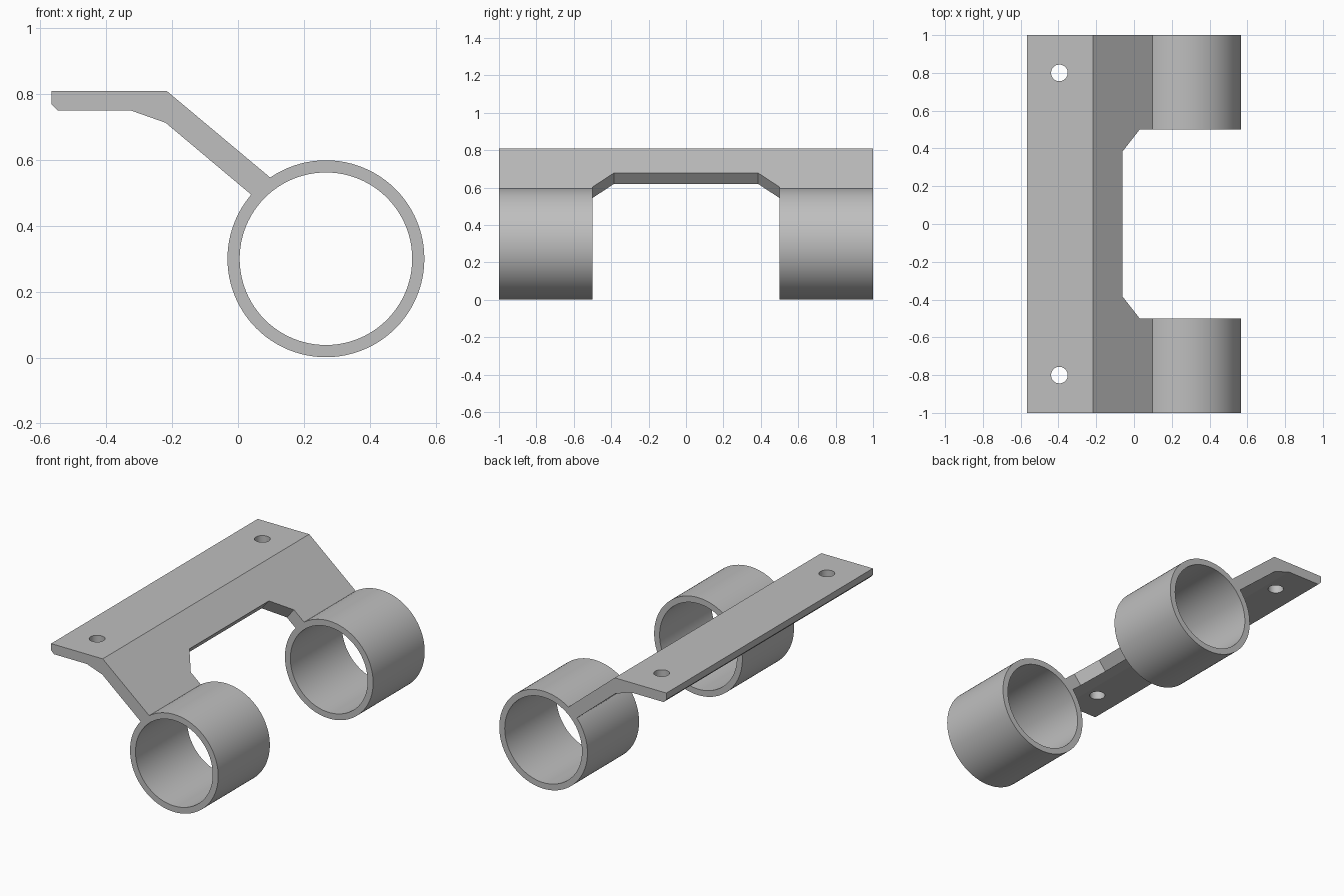
import bpy, bmesh
from math import sin, cos, tau
from mathutils import Vector

cube = bpy.data.objects.get("Cube")
if cube:
    bpy.data.objects.remove(cube, do_unlink=True)

grey = bpy.data.materials.new("plain grey")
grey.use_nodes = True
grey.diffuse_color = (0.52, 0.52, 0.52, 1)
grey.node_tree.nodes["Principled BSDF"].inputs["Base Color"].default_value = grey.diffuse_color


def finish(name, bm):
    bmesh.ops.recalc_face_normals(bm, faces=bm.faces)
    mesh = bpy.data.meshes.new(name)
    bm.to_mesh(mesh)
    bm.free()
    mesh.materials.append(grey)
    obj = bpy.data.objects.new(name, mesh)
    bpy.context.collection.objects.link(obj)
    return obj


def prism(name, points, origin, u, v, depth):
    """Extrude a flat outline, drawn along u and v, by the depth vector."""
    bm = bmesh.new()
    face = bm.faces.new([bm.verts.new(origin + u * a + v * b) for a, b in points])
    new = bmesh.ops.extrude_face_region(bm, geom=[face])["geom"]
    bmesh.ops.translate(bm, vec=depth, verts=[g for g in new if isinstance(g, bmesh.types.BMVert)])
    return finish(name, bm)


def circle(r, n):
    return [(r * cos(tau * i / n), r * sin(tau * i / n)) for i in range(n)]


def select_only(obj):
    bpy.ops.object.select_all(action="DESELECT")
    obj.select_set(True)
    bpy.context.view_layer.objects.active = obj


def cut(obj, cutter):
    cutter.hide_render = True
    mod = obj.modifiers.new("cut", "BOOLEAN")
    mod.operation, mod.solver, mod.object = "DIFFERENCE", "EXACT", cutter
    select_only(obj)
    bpy.ops.object.modifier_apply(modifier=mod.name)
    bpy.data.objects.remove(cutter, do_unlink=True)


X, Y, Z = Vector((1, 0, 0)), Vector((0, 1, 0)), Vector((0, 0, 1))

# Mounting plate with sloping arm, ending inside the ring walls
profile = [(-0.567, 0.81), (-0.567, 0.77), (-0.548, 0.75), (-0.325, 0.75),
           (-0.22, 0.713), (0.054, 0.483), (0.108, 0.538), (-0.217, 0.81)]
plate = prism("mounting_plate", profile, -Y, X, Z, Y * 2)

# Chamfered notch, cut square to the slope
bend = Vector((-0.217, 0, 0.81))
slope = Vector((0.314, 0, -0.263)).normalized()
normal = Vector((-slope.z, 0, slope.x))
half = [(0.205, 0.385), (0.322, 0.5), (0.6, 0.5)]
notch = half + [(u, -y) for u, y in reversed(half)]
cut(plate, prism("notch_cutter", notch, bend - normal * 0.2, slope, Y, normal * 0.3))

# Screw holes
for side in (-1, 1):
    start = Vector((-0.395, side * 0.8, 0.7))
    cut(plate, prism("hole_cutter", circle(0.044, 48), start, X, Y, Z * 0.2))
select_only(plate)
bpy.ops.object.shade_smooth_by_angle(angle=0.25)

# Open rings at the front and back
SEGMENTS = 96
for name, y0, y1 in (("front_ring", -1, -0.5), ("back_ring", 0.5, 1)):
    bm = bmesh.new()
    loops = []
    for r, y in ((0.299, y0), (0.299, y1), (0.262, y1), (0.262, y0)):
        loops.append([bm.verts.new((0.267 + a, y, 0.3 + b)) for a, b in circle(r, SEGMENTS)])
    for k in range(4):
        a, b = loops[k], loops[(k + 1) % 4]
        for i in range(SEGMENTS):
            j = (i + 1) % SEGMENTS
            bm.faces.new((a[i], a[j], b[j], b[i]))
    select_only(finish(name, bm))
    bpy.ops.object.shade_smooth_by_angle(angle=0.5)
